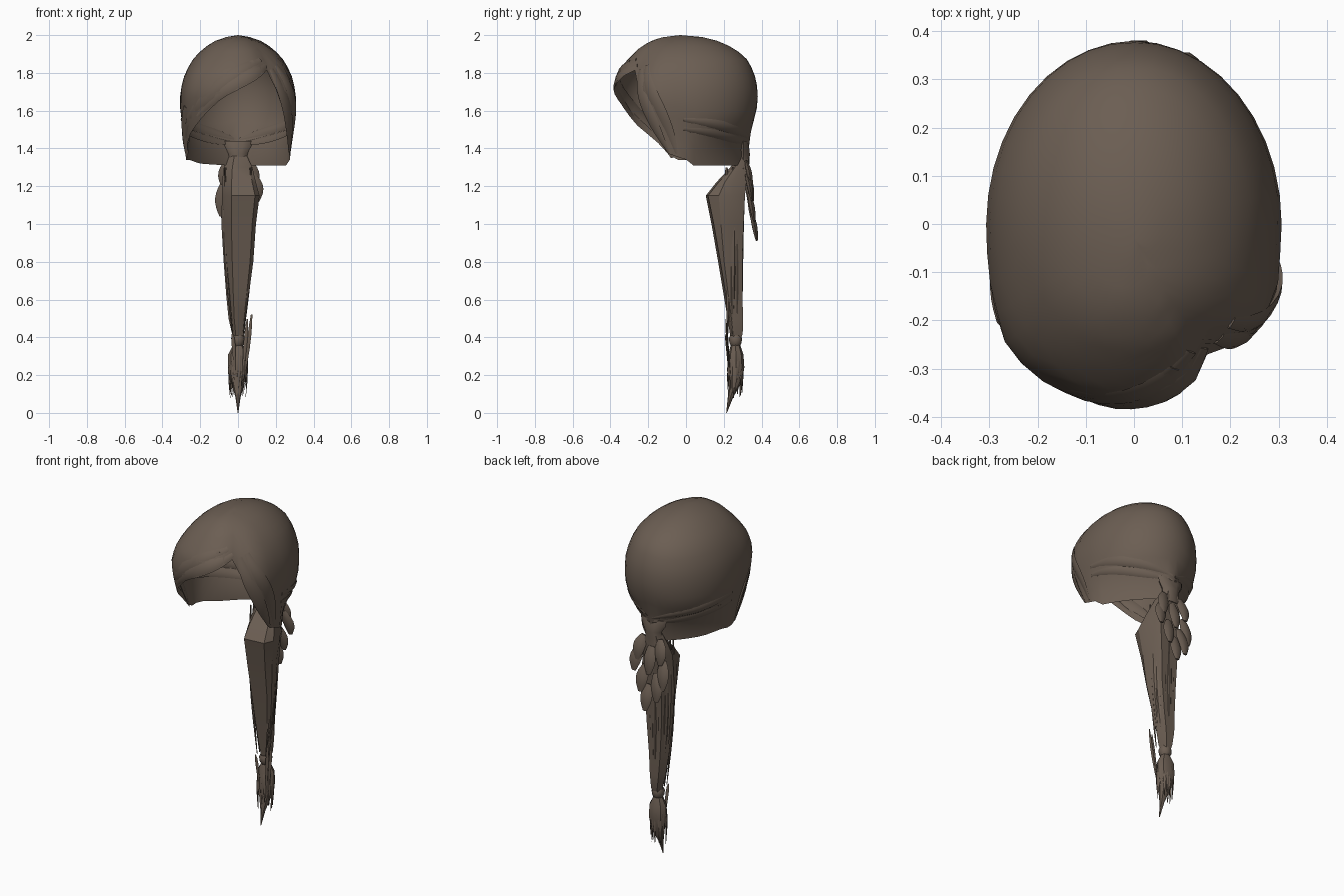
import bpy, bmesh, math, random
from mathutils import Vector

if "Cube" in bpy.data.objects:
    bpy.data.objects.remove(bpy.data.objects["Cube"])

random.seed(4)
hair = bpy.data.materials.new("dark_brown_hair")
hair.diffuse_color = (0.148, 0.112, 0.086, 1)
hair.use_nodes = True
hair.node_tree.nodes["Principled BSDF"].inputs["Base Color"].default_value = hair.diffuse_color


def interp(table, k):
    """Linear lookup in a sorted list of tuples keyed on the first value."""
    if k <= table[0][0]:
        return table[0][1:]
    for a, b in zip(table, table[1:]):
        if k <= b[0]:
            t = (k - a[0]) / (b[0] - a[0])
            return [p + (q - p) * t for p, q in zip(a[1:], b[1:])]
    return table[-1][1:]


def finish(name, bm, angle=40):
    bmesh.ops.recalc_face_normals(bm, faces=bm.faces)
    me = bpy.data.meshes.new(name)
    bm.to_mesh(me)
    bm.free()
    me.materials.append(hair)
    ob = bpy.data.objects.new(name, me)
    bpy.context.collection.objects.link(ob)
    bpy.ops.object.select_all(action='DESELECT')
    ob.select_set(True)
    bpy.context.view_layer.objects.active = ob
    bpy.ops.object.shade_smooth_by_angle(angle=math.radians(angle))
    return ob


def loft(bm, sections):
    """Skin closed rings of points and cap both ends."""
    rings = [[bm.verts.new(p) for p in s] for s in sections]
    n = len(rings[0])
    for a, b in zip(rings, rings[1:]):
        for i in range(n):
            bm.faces.new((a[i], a[(i + 1) % n], b[(i + 1) % n], b[i]))
    bm.faces.new(rings[0])
    bm.faces.new(rings[-1])


def ring(rx, ry, y, z, n):
    return [Vector((math.cos(a) * rx, y + math.sin(a) * ry, z))
            for a in (i * math.tau / n for i in range(n))]


def lock(bm, pts, width, thick, normal_at, steps=9, taper=0.15):
    """Flattened, pointed lock of hair following a smooth path."""
    pts = [Vector(p) for p in pts]
    keys = [(i / (len(pts) - 1), *p) for i, p in enumerate(pts)]
    path = [Vector(interp(keys, i / (steps - 1))) for i in range(steps)]
    for _ in range(2):
        path = [path[0]] + [(path[i - 1] + 2 * path[i] + path[i + 1]) / 4
                            for i in range(1, steps - 1)] + [path[-1]]
    secs = []
    for i, p in enumerate(path):
        d = (path[min(i + 1, steps - 1)] - path[max(i - 1, 0)]).normalized()
        n = normal_at(p)
        n = (n - d * n.dot(d)).normalized()
        s = d.cross(n)
        f = taper + (1 - taper) * math.sin(math.pi * (0.1 + 0.88 * i / (steps - 1)))
        secs.append([p + s * math.cos(a) * width * f + n * math.sin(a) * thick * f
                     for a in (k * math.pi / 3 for k in range(6))])
    loft(bm, secs)


# Skull silhouette: z, half width, front depth, back depth
PROFILE = [(1.31, .272, .26, .32), (1.4, .28, .30, .332), (1.5, .29, .33, .345),
           (1.6, .306, .358, .374), (1.7, .306, .385, .382), (1.8, .28, .365, .362),
           (1.87, .24, .31, .325), (1.93, .185, .25, .258), (1.97, .12, .185, .165),
           (1.99, .062, .12, .085), (2.0, 0, .03, -.03)]
# Hem height by angle around the head (0 = front, positive = +x)
HEM = [(-180, 1.34), (-165, 1.31), (-120, 1.32), (-100, 1.34), (-76, 1.34), (-70, 1.38),
       (-60, 1.45), (-45, 1.52), (-30, 1.60), (-15, 1.67), (0, 1.71), (15, 1.75), (28, 1.79),
       (38, 1.82), (46, 1.70), (56, 1.55), (66, 1.44), (73, 1.36), (88, 1.35),
       (97, 1.31), (165, 1.31), (180, 1.34)]


def skull(deg, z, off=0.0):
    """Point on the head: fuller left fringe, notch at the parting, nape drawn in to the tail."""
    rx, yf, yb = interp(PROFILE, z)
    a = math.radians(deg)
    low = min(1, (2 - z) / 0.25)
    k = 1 + low * (.085 * math.exp(-((deg + 50) / 20) ** 2)
                   - .09 * math.exp(-((deg - 40) / 9) ** 2)
                   + .05 * math.exp(-((deg - 64) / 10) ** 2))
    c = math.cos(a)
    p = Vector(((rx * k + off) * math.sin(a),
                -(yf * k + off) * c if c > 0 else -(yb + off) * c, z))
    if abs(deg) > 90 and z < 1.52:
        f = (abs(deg) - 90) / 90
        flat = Vector((math.copysign((rx + off) * (1 - f), deg), (yb + off) * f, z))
        p = p.lerp(flat, .6 * min(1, (1.52 - z) / .12))
    return p


def outward(p):
    return (p - Vector((0, 0, 1.66))).normalized()


# Main cap of hair, open at the face
bm = bmesh.new()
N, R = 40, 14
rings = []
for r in range(1, R + 1):
    row = []
    for i in range(N):
        deg = -180 + 360 * i / N
        hem = interp(HEM, deg)[0]
        row.append(bm.verts.new(skull(deg, 2 - (2 - hem) * (r / R) ** 1.6)))
    rings.append(row)
crown = bm.verts.new((0, -.03, 2))
for i in range(N):
    j = (i + 1) % N
    bm.faces.new((crown, rings[0][i], rings[0][j]))
    for a, b in zip(rings, rings[1:]):
        bm.faces.new((a[i], b[i], b[j], a[j]))
finish("hair_cap", bm, 60)


def surface_locks(name, paths, width, thick, off):
    bm = bmesh.new()
    for path in paths:
        # densify in angle and height so the lock hugs the head
        keys = [(i, d, z) for i, (d, z) in enumerate(path)]
        m = (len(path) - 1) * 4
        pts = [skull(*interp(keys, i / 4), off) for i in range(m + 1)]
        lock(bm, pts, width, thick, outward, steps=m + 1)
    finish(name, bm)


# Swept fringe, combed from the parting to the low side
surface_locks("fringe_locks", [
    [(36, 1.84), (10, 1.78), (-15, 1.71), (-42, 1.57)],
    [(30, 1.87), (0, 1.81), (-28, 1.70), (-58, 1.52)],
    [(20, 1.86), (-10, 1.77), (-45, 1.62), (-72, 1.42)]], .035, .008, 0.0)
# Side locks hanging beside the face
surface_locks("side_locks", [
    [(44, 1.82), (52, 1.68), (62, 1.52), (72, 1.38)],
    [(52, 1.84), (64, 1.68), (74, 1.50), (80, 1.37)],
    [(-58, 1.62), (-66, 1.52), (-72, 1.42), (-75, 1.35)]], .035, .008, 0.0)
# Gathered bands sweeping back to the knot
surface_locks("nape_bands", [[(s * 88, 1.55 - d), (s * 115, 1.53 - d),
                              (s * 150, 1.49 - d), (s * 178, 1.45 - d / 2)]
                             for s in (-1, 1) for d in (0, .05)], .028, .009, 0.0)

# Knot at the nape, flared at the top
bm = bmesh.new()
loft(bm, [ring(rx, ry, .305, z, 10) for z, rx, ry in
          ((1.44, .085, .02), (1.41, .08, .03), (1.37, .055, .035), (1.33, .05, .032),
           (1.29, .065, .03))])
finish("nape_knot", bm)

# Long tail: z, left x, right x, front y, back y
TAIL = [(1.36, -.05, .05, .27, .33), (1.30, -.075, .08, .235, .33),
        (1.22, -.085, .10, .16, .32), (1.15, -.085, .12, .105, .312),
        (1.0, -.088, .10, .135, .305), (.8, -.076, .085, .17, .298),
        (.62, -.062, .06, .20, .298), (.5, -.05, .045, .22, .303),
        (.42, -.032, .035, .232, .30), (.37, -.02, .02, .24, .285)]
bm = bmesh.new()
secs = []
for z, xl, xr, yf, yb in TAIL:
    ym = yb - min(.07, (yb - yf) * .5)
    secs.append([Vector(p) for p in (
        (xl * .4, yf, z), (xr * .75, yf + .012, z), (xr * .95, (yf + ym) / 2, z),
        (xr * .9, ym, z), (xr * .6, yb, z), (xl * .6, yb, z), (xl, ym, z),
        (xl * .75, (yf + ym) / 2, z))])
loft(bm, secs)
finish("long_tail", bm, 30)

# Strands running down the tail
bm = bmesh.new()
for k in range(9):
    a = math.radians(-20 + 220 * k / 8)
    pts = [(math.cos(a) * w, .24 + math.sin(a) * h, z) for z, w, h in
           ((1.3, .07, .075), (1.0, .08, .058), (.7, .063, .055), (.42, .03, .055))]
    lock(bm, pts, .016, .008, lambda p: Vector((p.x, p.y - .235, 0)))
finish("tail_strands", bm)

# Tie at the bottom of the tail
bm = bmesh.new()
loft(bm, [ring(r, r, .262, z, 10) for z, r in
          ((.41, .03), (.395, .036), (.37, .034), (.355, .024))])
finish("tail_tie", bm)

# Tassel core
bm = bmesh.new()
loft(bm, [ring(rx, ry, y, z, 8) for z, rx, ry, y in
          ((.37, .02, .022, .262), (.31, .052, .04, .264), (.24, .054, .044, .265),
           (.16, .035, .034, .26), (.08, .013, .014, .235), (.0, .002, .002, .215))])
finish("tassel", bm)

# Loose tassel wisps
bm = bmesh.new()
for k in range(24):
    a = k * 2.4
    c, s = math.cos(a), math.sin(a)
    end = random.uniform(.07, .2)
    lock(bm, [(c * .015, .262 + s * .015, .37), (c * .058, .264 + s * .044, .28),
              (c * .042, .258 + s * .038, end)], .009, .004,
         lambda p: Vector((p.x, p.y - .262, 0)), steps=6)
# stray wisps escaping beside the tie
for x, y in ((.072, .215), (.05, .21), (-.03, .207)):
    lock(bm, [(x, y, .52 - abs(.072 - x)), (x * .8, y + .005, .38), (x * .5, y + .02, .2)],
         .010, .004, lambda p: Vector((0, -1, .01)), steps=6)
finish("tassel_wisps", bm)

# Overlapping curls spilling from the knot
bm = bmesh.new()
for x, y, z, length, lean in ((-.05, .318, 1.33, .14, -.02), (.05, .318, 1.33, .14, .03),
                              (0, .325, 1.28, .16, 0), (-.075, .32, 1.21, .17, -.01),
                              (.07, .32, 1.26, .14, .03), (.03, .332, 1.16, .15, .02),
                              (-.035, .332, 1.13, .16, -.02), (.0, .345, 1.06, .15, .01)):
    lock(bm, [(x, y, z), (x + lean, y + .02, z - length * .5),
              (x + lean, y + .03, z - length)], .038, .016,
         lambda p: Vector((0, 1, .1)), steps=8, taper=.3)
finish("nape_curls", bm)
